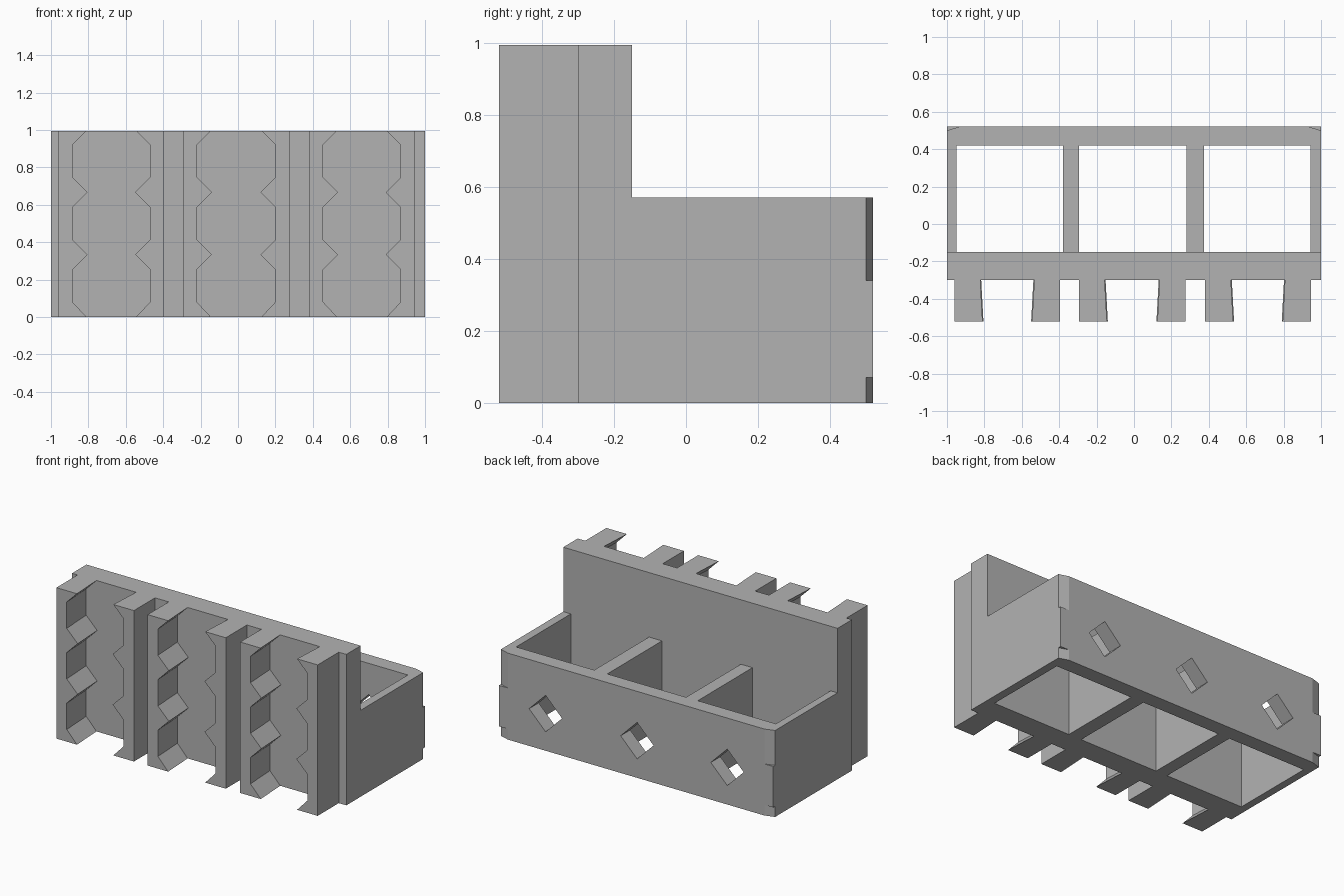
import bpy

cube = bpy.data.objects.get("Cube")
if cube:
    bpy.data.objects.remove(cube, do_unlink=True)

grey = bpy.data.materials.new("plain grey")
grey.use_nodes = True
COLOUR = (0.45, 0.45, 0.45, 1)
grey.diffuse_color = COLOUR
grey.node_tree.nodes["Principled BSDF"].inputs["Base Color"].default_value = COLOUR

TOP, BOX_TOP = 0.995, 0.57
FRONT, PLATE_FRONT, PLATE_BACK, BACK = -0.52, -0.30, -0.15, 0.52


def loft(name, start, end):
    """Solid between two matching outlines."""
    n = len(start)
    faces = [tuple(range(n)), tuple(range(2 * n - 1, n - 1, -1))]
    faces += [(i, i + n, (i + 1) % n + n, (i + 1) % n) for i in range(n)]
    mesh = bpy.data.meshes.new(name)
    mesh.from_pydata(start + end, [], faces)
    obj = bpy.data.objects.new(name, mesh)
    bpy.context.collection.objects.link(obj)
    mesh.materials.append(grey)
    # consistent outward normals
    bpy.context.view_layer.objects.active = obj
    obj.select_set(True)
    bpy.ops.object.mode_set(mode='EDIT')
    bpy.ops.mesh.select_all(action='SELECT')
    bpy.ops.mesh.normals_make_consistent(inside=False)
    bpy.ops.object.mode_set(mode='OBJECT')
    obj.select_set(False)
    return obj


def cut(target, cutter):
    mod = target.modifiers.new("cut", 'BOOLEAN')
    mod.operation, mod.solver, mod.object = 'DIFFERENCE', 'EXACT', cutter
    bpy.context.view_layer.objects.active = target
    bpy.ops.object.modifier_apply(modifier=mod.name)
    bpy.data.objects.remove(cutter, do_unlink=True)


def prism_z(name, outline, z0, z1):
    return loft(name, [(x, y, z0) for x, y in outline], [(x, y, z1) for x, y in outline])


# Back plate and low box as one L-shaped block
side = [(PLATE_FRONT, 0), (BACK, 0), (BACK, BOX_TOP), (PLATE_BACK, BOX_TOP),
        (PLATE_BACK, TOP), (PLATE_FRONT, TOP)]
body = loft("holder_body", [(-1, y, z) for y, z in side], [(1, y, z) for y, z in side])

# Three open compartments, each with a diamond hole through the rear wall
for x0, x1 in ((-0.95, -0.38), (-0.295, 0.28), (0.375, 0.945)):
    y0, y1 = PLATE_BACK, 0.42
    cut(body, prism_z("pocket_cutter", [(x0, y0), (x1, y0), (x1, y1), (x0, y1)], -0.1, 0.7))
    cx, cz, r = (x0 + x1) / 2, 0.245, 0.12
    diamond = [(cx - r, cz), (cx, cz - r), (cx + r, cz), (cx, cz + r)]
    cut(body, loft("hole_cutter", [(x, 0.3, z) for x, z in diamond],
                   [(x, 0.7, z) for x, z in diamond]))

# Shallow chamfers on the rear corners, above and below a square middle
for s in (-1, 1):
    wedge = [(s * 0.935, BACK), (s * 1.065, 0.48), (s * 1.065, 0.6), (s * 0.935, 0.6)]
    for z0, z1 in ((0.34, 0.7), (-0.1, 0.07)):
        cut(body, prism_z("chamfer_cutter", wedge, z0, z1))

# Toothed rails in facing pairs on the front
TOOTH, PITCH, LEAN = 0.08, 1 / 3, 0.012


def rail(name, outer, flat, s):
    """Rail from its straight outer edge to a toothed inner edge facing s."""
    inner = [(TOOTH - 0.005, 0)]
    for i in range(3):
        base = i * PITCH
        inner += [(0, base + TOOTH), (0, base + PITCH - TOOTH), (TOOTH, base + PITCH)]
    inner[-1] = (TOOTH - 0.005, TOP)

    def outline(y, lean):
        pts = [(flat + s * (d - lean), y, z) for d, z in inner]
        return [(outer, y, 0)] + pts + [(outer, y, TOP)]
    loft(name, outline(FRONT, 0), outline(PLATE_FRONT, LEAN))


for label, left, right in (("right", -0.96, -0.395), ("middle", -0.295, 0.275),
                           ("left", 0.38, 0.945)):
    rail(label + "_slot_rail_a", left, left + 0.075, 1)
    rail(label + "_slot_rail_b", right, right - 0.075, -1)
